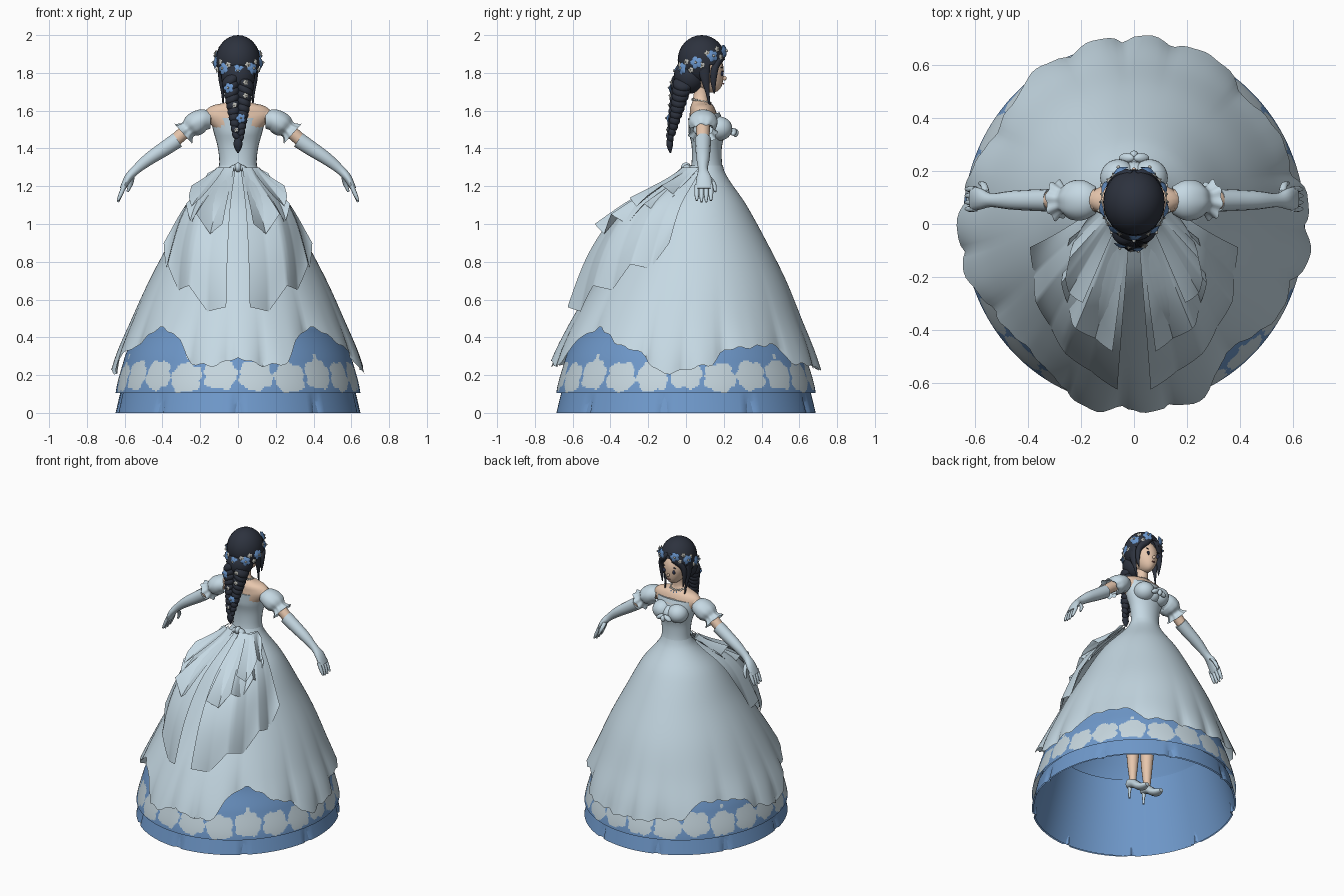
import bpy, bmesh
from math import sin, cos, pi, radians, atan2, degrees
from mathutils import Vector, Matrix

cube = bpy.data.objects.get("Cube")
if cube:
    bpy.data.objects.remove(cube)


def material(name, rgb):
    m = bpy.data.materials.new(name)
    m.use_nodes = True
    m.diffuse_color = (*rgb, 1)
    m.node_tree.nodes["Principled BSDF"].inputs["Base Color"].default_value = (*rgb, 1)
    return m


DRESS = material("pale dress", (.56, .69, .77))
BLUE = material("blue satin", (.16, .32, .6))
LACE = material("lace", (.57, .68, .74))
SKIN = material("skin", (.8, .57, .42))
HAIR = material("dark hair", (.026, .032, .048))
PETAL = material("flower blue", (.14, .3, .6))
PEARL = material("pearl", (.5, .5, .46))
EYE = material("eye", (.03, .04, .09))
LIP = material("lip", (.55, .22, .2))


def finish(name, bm, *mats):
    bmesh.ops.recalc_face_normals(bm, faces=bm.faces)
    me = bpy.data.meshes.new(name)
    bm.to_mesh(me)
    bm.free()
    ob = bpy.data.objects.new(name, me)
    bpy.context.collection.objects.link(ob)
    for m in mats:
        me.materials.append(m)
    bpy.ops.object.select_all(action='DESELECT')
    ob.select_set(True)
    bpy.context.view_layer.objects.active = ob
    bpy.ops.object.shade_smooth_by_angle(angle=radians(50))
    return ob


def spline(rows, t):
    """Smooth interpolation through evenly spaced rows, t in 0..1."""
    n = len(rows) - 1
    s = max(0, min(t * n, n - 1e-6))
    i = int(s)
    f = s - i
    a, b, c, d = (rows[max(0, min(n, i + k))] for k in (-1, 0, 1, 2))
    return [q + .5 * f * (r - p + f * (2 * p - 5 * q + 4 * r - e + f * (3 * (q - r) + e - p)))
            for p, q, r, e in zip(a, b, c, d)]


def grid(name, fn, nu, nv, mats, closed=True, cap=False, rule=None):
    bm = bmesh.new()
    cols = nu if closed else nu + 1
    rows = [[bm.verts.new(fn(i / nu, j / nv)) for i in range(cols)] for j in range(nv + 1)]
    for j in range(nv):
        for i in range(nu):
            k = (i + 1) % cols
            f = bm.faces.new((rows[j][i], rows[j][k], rows[j + 1][k], rows[j + 1][i]))
            if rule:
                f.material_index = rule(f.calc_center_median())
    if cap:
        bm.faces.new(rows[0])
        bm.faces.new(rows[-1])
    return finish(name, bm, *mats)


def tube(name, pts, mat, side=(0, 1, 0), sides=14, steps=4, wave=0, cap=True):
    """Tube through (x, y, z, width radius, depth radius) points."""
    side = Vector(side)

    def fn(u, v):
        x, y, z, a, b = spline(pts, v)
        d = Vector(spline(pts, min(1, v + .02))[:3]) - Vector(spline(pts, max(0, v - .02))[:3])
        up = d.cross(side).normalized()
        k = 1 + wave * v ** 3 * sin(u * pi * 16)
        return Vector((x, y, z)) + side * a * k * cos(u * 2 * pi) + up * b * k * sin(u * 2 * pi)
    return grid(name, fn, sides, steps * (len(pts) - 1), [mat], cap=cap)


def ball(name, c, r, mat, tilt=0, axis='Y', keep=None):
    bm = bmesh.new()
    bmesh.ops.create_uvsphere(bm, u_segments=24, v_segments=16, radius=1)
    bm.transform(Matrix.Translation(c) @ Matrix.Rotation(tilt, 4, axis) @ Matrix.Diagonal((*r, 1)))
    if keep:
        bad = [f for f in bm.faces if not keep(f.calc_center_median())]
        bmesh.ops.delete(bm, geom=bad, context='FACES')
    return finish(name, bm, mat)


# skirt surface: half width, front y, back y at even heights from 1.3 to 0.1
SKIRT = [(.1, .195, .02), (.255, .32, -.2), (.365, .43, -.35), (.47, .53, -.48),
         (.56, .61, -.6), (.64, .685, -.695), (.68, .73, -.75)]


def on_skirt(phi, z, off=0):
    w, f, b = spline(SKIRT, (1.3 - z) / 1.2)
    return Vector(((w + off) * sin(phi), (f + b) / 2 + ((f - b) / 2 + off) * cos(phi), z))


HEM = [(0, .23), (35, .26), (44, .36), (70, .34), (80, .25), (98, .21), (115, .34),
       (138, .45), (149, .4), (157, .26), (168, .25), (180, .29)]


def hem(phi):
    a = abs(degrees(atan2(sin(phi), cos(phi))))
    for (a0, h0), (a1, h1) in zip(HEM, HEM[1:]):
        if a <= a1:
            t = (a - a0) / (a1 - a0)
            return h0 + (h1 - h0) * t * t * (3 - 2 * t) + .008 * sin(a * .7)
    return HEM[-1][1]


def overskirt(u, v):
    phi = u * 2 * pi
    z = 1.31 + (hem(phi) - 1.31) * v
    fold = abs(sin(phi * 7.5 + .9 * sin(phi * 4) + .7)) ** .6 - .65
    return on_skirt(phi, z, .035 * fold * v ** 6)


grid("overskirt", overskirt, 180, 36, [DRESS])


# blue petticoat with lace patches, lower flounce and plain lining
def petticoat(u, v):
    if v < .2:
        return on_skirt(u * 2 * pi, 1.15 - .7 * v / .2, -.035)
    z = .45 - .345 * (v - .2) / .8
    r = spline([(.55,), (.605,), (.648,)], (v - .2) / .8)[0]
    return Vector((r * sin(u * 2 * pi), r * 1.06 * cos(u * 2 * pi), z))


def lace(c):
    s = atan2(c.x, c.y) * 22 / (2 * pi) + .5
    cell = round(s)
    f = s - cell
    v = (c.z - .195 - .01 * sin(cell * 2.3)) / .078
    a = atan2(v, f * 2)
    ragged = .16 * sin(a * 5 + cell * 2) + .1 * sin(a * 9 + cell * 5)
    patch = abs(f / .48) ** 2.6 + abs(v) ** 2.6 < .92 + ragged
    dot = cell % 3 == 0 and (f * .18) ** 2 + (c.z - .3) ** 2 < .00016
    return int(patch or dot)


grid("petticoat", petticoat, 528, 50, [BLUE, LACE], rule=lace)


def flounce(u, v):
    notch = max(0, 1 - abs((u * 9 + .5) % 1 - .5) * 22)
    r = .618 + .03 * v - .025 * notch * v
    return Vector((r * sin(u * 2 * pi + pi), r * 1.06 * cos(u * 2 * pi + pi), .13 * (1 - v)))


def lining(u, v):
    r = .64 - .12 * v
    return Vector((r * sin(u * 2 * pi), r * 1.055 * cos(u * 2 * pi), .5 * v))


grid("flounce", flounce, 144, 6, [BLUE])
grid("petticoat_lining", lining, 72, 8, [BLUE])


# bustle drapes on the trailing side
def drape(name, side, a0, a1, top, z0, z1, lift, folds, amp):
    def fn(u, v):
        phi = radians(a0 + (a1 - a0) * u)
        saw = abs((u * folds) % 1 - .5) * 2
        low = z0 + (z1 - z0) * u + .08 * (saw - .5)
        z = top + (low - top) * v
        off = (.12 + .88 * min(1, u * 1.6)) * lift(v) + amp * v * v * (saw - .5) + .014
        return on_skirt(phi * side, z, off)
    return grid(name, fn, 60, 16, [DRESS], closed=False)


for s, tag in ((1, "left"), (-1, "right")):
    drape(tag + "_lower_drape", s, 107, 174, 1.28, .86, .52,
          lambda v: .02 + .1 * sin(pi * v ** .8), 3, .06)
    drape(tag + "_upper_drape", s, 118, 171, 1.3, 1.12, .96,
          lambda v: .03 + .13 * v, 3, .07)
    drape(tag + "_waist_drape", s, 112, 152, 1.3, 1.23, 1.1,
          lambda v: .04 + .11 * v, 2, .05)
    ball(tag + "_bow_loop", (s * .025, .005, 1.295), (.028, .022, .016), DRESS, s * .5)
ball("bow_knot", (0, 0, 1.3), (.018, .026, .026), DRESS)

# torso and bodice
X = (1, 0, 0)
tube("bodice", [(0, .11, 1.27, .105, .09), (0, .11, 1.33, .099, .08), (0, .11, 1.41, .108, .08),
                (0, .11, 1.49, .13, .095), (0, .095, 1.575, .15, .085)], DRESS, X, 28)
tube("shoulders_and_neck", [(0, .095, 1.5, .12, .08), (0, .09, 1.575, .18, .073),
                            (0, .08, 1.622, .145, .06), (0, .078, 1.655, .047, .042),
                            (0, .085, 1.74, .038, .038)], SKIN, X, 24)
for s in (1, -1):
    ball("bust_cup", (s * .06, .175, 1.505), (.068, .07, .064), DRESS)
    ball("bust_ruffle", (s * .028, .25, 1.488), (.032, .018, .016), DRESS, s * .5)
ball("bust_centre", (0, .165, 1.497), (.06, .072, .058), DRESS)
ball("bust_knot", (0, .262, 1.483), (.016, .016, .022), DRESS)
ball("chest", (0, .135, 1.555), (.1, .055, .04), SKIN)

# arms, built once per side
for s, tag in ((1, "left"), (-1, "right")):
    def limb(name, pts, mat, **kw):
        return tube(tag + "_" + name, [(s * p[0], *p[1:]) for p in pts], mat, **kw)
    limb("puff_sleeve", [(.145, .09, 1.55, .052, .045), (.19, .09, 1.548, .075, .06),
                         (.235, .09, 1.523, .073, .062), (.265, .09, 1.5, .05, .046),
                         (.29, .09, 1.478, .074, .066)], DRESS, sides=48, wave=.1, cap=False)
    limb("upper_arm", [(.14, .09, 1.575, .045, .04), (.26, .09, 1.505, .037, .037),
                       (.35, .09, 1.425, .033, .033)], SKIN)
    limb("glove", [(.32, .09, 1.445, .043, .043), (.39, .09, 1.398, .04, .04),
                   (.47, .09, 1.345, .035, .034), (.54, .09, 1.288, .026, .025),
                   (.58, .095, 1.245, .04, .022), (.612, .095, 1.185, .046, .015)], DRESS)
    for i in range(4):
        y = .057 + i * .025
        z = 1.112 + .008 * abs(i - 1.5)
        limb("finger", [(.6, y, 1.205, .012, .012), (.622, y, 1.155, .012, .011),
                        (.636, y, z, .006, .006)], DRESS, sides=8)
    limb("thumb", [(.56, .115, 1.255, .014, .014), (.568, .146, 1.215, .013, .013),
                   (.585, .155, 1.17, .006, .006)], DRESS, sides=8)

    # legs and heeled shoes
    limb("leg", [(.06, .06, 1.0, .07, .07), (.06, .08, .55, .045, .045),
                 (.06, .06, .35, .043, .043), (.06, .06, .13, .022, .022)], SKIN, side=X)
    limb("shoe", [(.06, .02, .13, .026, .032), (.06, .075, .105, .032, .028),
                  (.06, .14, .055, .04, .024), (.06, .205, .045, .016, .012)], DRESS, side=X)
    limb("heel", [(.06, .03, .11, .016, .016), (.06, .025, .06, .009, .009),
                  (.06, .025, .02, .007, .007)], DRESS, side=X, sides=8)

    # face details and framing hair locks
    ball(tag + "_eye", (s * .036, .19, 1.797), (.016, .006, .014), EYE, s * .4, 'Z')
    ball(tag + "_brow", (s * .038, .186, 1.828), (.018, .005, .003), HAIR, s * .4, 'Z')
    limb("bang", [(.004, .19, 1.92, .012, .012), (.045, .19, 1.885, .018, .024),
                  (.085, .155, 1.83, .02, .02), (.09, .145, 1.76, .016, .012),
                  (.082, .15, 1.69, .003, .003)], HAIR)
    limb("side_lock", [(.09, .09, 1.86, .04, .02), (.09, .1, 1.77, .024, .014),
                       (.082, .115, 1.69, .01, .007), (.075, .13, 1.59, .003, .003)], HAIR)

# head
head = ball("head", (0, .1, 1.81), (.085, .1, .115), SKIN)
for v in head.data.vertices:
    drop = max(0, 1.81 - v.co.z) / .115
    v.co.x *= 1 - .25 * drop
    v.co.y += .035 * drop * drop
ball("nose", (0, .203, 1.772), (.008, .012, .012), SKIN)
ball("mouth", (0, .197, 1.742), (.013, .006, .004), LIP)

# hair cap and braid
ball("hair_cap", (0, .083, 1.868), (.117, .127, .132), HAIR,
     keep=lambda c: c.y < .11 or c.z > 1.905 - .7 * abs(c.x))
ball("hair_nape", (0, .02, 1.78), (.09, .085, .09), HAIR)


def braid(z):
    """Middle y and half width of the braid at a height."""
    t = (1.75 - z) / .29
    return -.02 - .065 * t, .06 - .042 * t


for i in range(10):
    z = 1.75 - .29 * i / 9
    y, w = braid(z)
    for s in (1, -1):
        ball("braid_strand", (s * w * .65, y + .004 * s, z - .008 * s),
             (w * .9, w * .9, .034 - .001 * i), HAIR, s * .7)
tube("braid_tail", [(0, -.085, 1.47, .012, .012), (0, -.086, 1.42, .024, .018),
                    (0, -.082, 1.375, .003, .003)], HAIR, X)


# flowers: domed five-petal rosettes with a pearl centre
def flower(name, pos, normal, r, mat):
    rot = Vector(normal).to_track_quat('Z', 'Y').to_matrix().to_4x4()
    bm = bmesh.new()
    tip = bm.verts.new((0, 0, r * .5))
    ring = [bm.verts.new((r * k * cos(a), r * k * sin(a), 0)) for a, k in
            ((i * pi / 10, (.72, .95, 1, .95)[i % 4]) for i in range(20))]
    for i in range(20):
        bm.faces.new((tip, ring[i], ring[(i + 1) % 20]))
    bm.faces.new(ring)
    bm.transform(Matrix.Translation(pos) @ rot)
    finish(name, bm, mat)
    ball(name + "_centre", Vector(pos) + rot.to_3x3() @ Vector((0, 0, r * .45)), (r * .2,) * 3, PEARL)


for i in range(2, 27):
    a = 2 * pi * i / 28
    big = i % 3 == 2
    z = 1.866 + .055 * cos(a) + (0 if big else .026 * (-1) ** i)
    flower("wreath_flower", (.121 * sin(a), .083 + .131 * cos(a), z), (sin(a), cos(a), .1),
           .034 if big else .017, PETAL if big else PEARL)
for x, z, r in ((-.05, 1.72, .028), (.04, 1.68, .016), (-.02, 1.63, .015), (.015, 1.56, .026),
                (-.012, 1.5, .013), (.04, 1.75, .016)):
    y, w = braid(z)
    flower("braid_flower", (x, y - w * .95, z), (x * 6, -1, .1), r, PETAL if r > .02 else PEARL)

# necklace with drops
for i in range(20):
    a = 2 * pi * i / 20
    ball("necklace_bead", (.05 * sin(a), .082 + .047 * cos(a), 1.65 - .01 * cos(a)),
         (.007, .007, .007), PEARL)
for i in range(-2, 3):
    ball("necklace_drop", (i * .022, .14 - .004 * i * i, 1.615 + .005 * abs(i)),
         (.007, .007, .016), PETAL)
